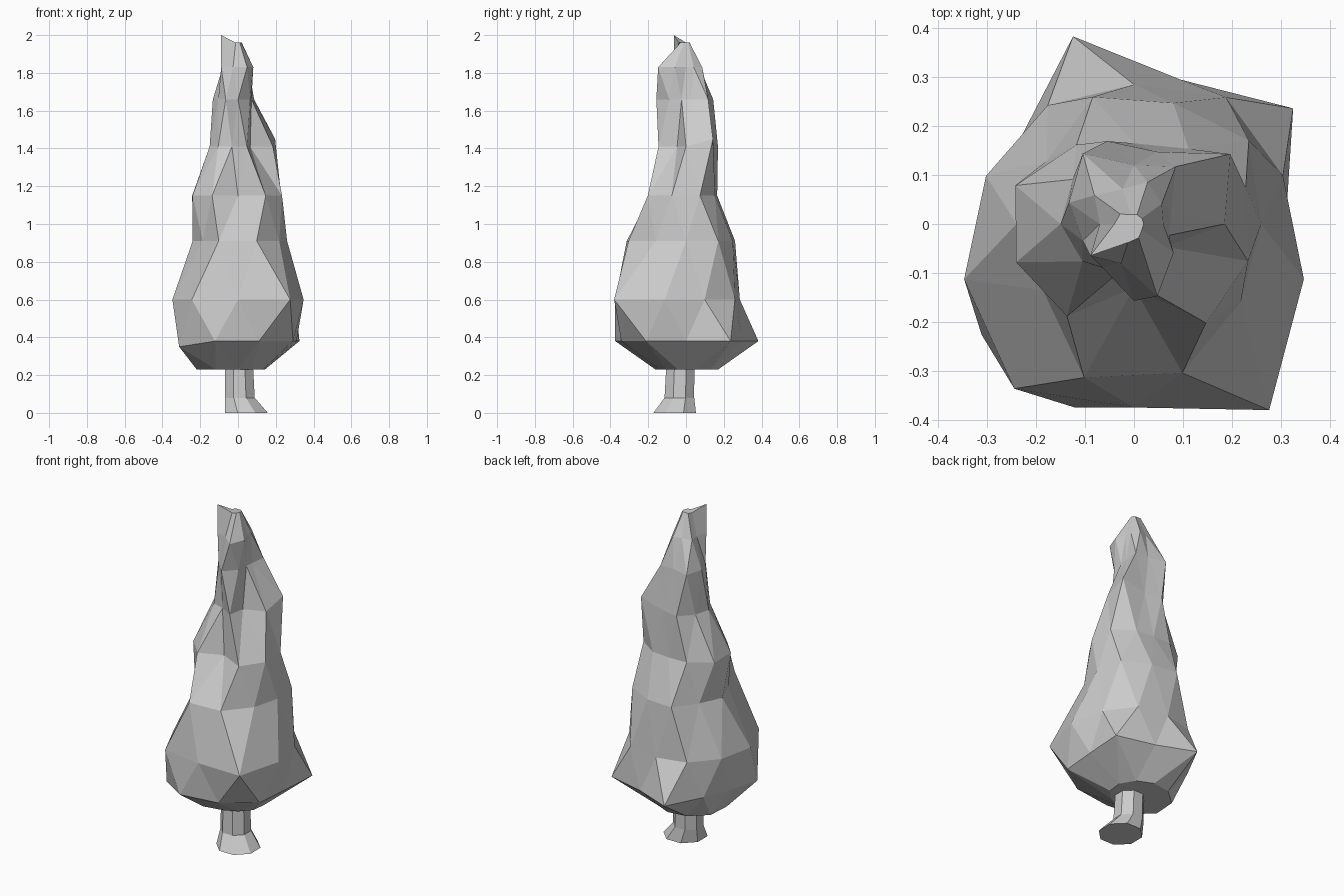
import bpy, bmesh
from math import sin, cos, radians

if "Cube" in bpy.data.objects:
    bpy.data.objects.remove(bpy.data.objects["Cube"])


def loft(name, rings):
    """Join rings of points (all equal length) into triangles, with end caps.
    Each ring is (shift, points); shift tells whether it is turned half a step."""
    bm = bmesh.new()
    loops = [(s, [bm.verts.new(p) for p in pts]) for s, pts in rings]
    for (s0, lo), (s1, up) in zip(loops, loops[1:]):
        n = len(lo)
        for i in range(n):
            j = (i + 1) % n
            if s0 >= s1 and not (s0 == s1):
                bm.faces.new((lo[i], lo[j], up[i]))
                bm.faces.new((lo[j], up[j], up[i]))
            elif s0 == s1:
                bm.faces.new((lo[i], lo[j], up[j], up[i]))
            else:
                bm.faces.new((lo[i], lo[j], up[j]))
                bm.faces.new((lo[i], up[j], up[i]))
    bm.faces.new(loops[0][1][::-1])
    bm.faces.new(loops[-1][1])
    bmesh.ops.recalc_face_normals(bm, faces=bm.faces)
    mesh = bpy.data.meshes.new(name)
    bm.to_mesh(mesh)
    bm.free()
    obj = bpy.data.objects.new(name, mesh)
    bpy.context.collection.objects.link(obj)
    return obj


# Foliage: ten-sided rings, each turned half a step from the last
profile = [  # height, half-step turn, radius every 36 degrees
    (0.23, 1, (.14, .15, .16, .17, .19, .22, .23, .20, .14, .13)),
    (0.38, 0, (.31, .402, .31, .403, .29, .30, .385, .394, .36, .36)),
    (0.60, 1, (.365, .32, .32, .285, .30, .318, .365, .416, .375, .47)),
    (0.91, 0, (.26, .29, .26, .273, .22, .24, .23, .33, .32, .27)),
    (1.15, 1, (.245, .24, .19, .165, .20, .255, .253, .233, .13, .25)),
    (1.41, 0, (.185, .243, .155, .178, .155, .15, .13, .105, .153, .08)),
    (1.66, 1, (.075, .08, .145, .12, .178, .14, .11, .11, .157, .11)),
    (1.83, 0, (.06, .07, .09, .075, .10, .07, .11, .085, .155, .10)),
    (1.96, 0, (.02, .02, .02, .02, .035, .04, .11, .04, .03, .02)),
]
lift = {(1, 6): -.03, (5, 1): .04, (8, 6): .04}  # uneven corners
rings = []
for k, (z, turn, radii) in enumerate(profile):
    pts = []
    for i, r in enumerate(radii):
        a = radians(36 * i - 18 * turn)
        pts.append((r * cos(a), r * sin(a), z + lift.get((k, i), 0)))
    rings.append((turn, pts))
loft("foliage", rings)

# Trunk: leaning eight-sided column with a flared foot
trunk = []
for x, y, z, r in ((.045, -.06, 0, .122), (.01, -.035, .08, .085), (.005, -.03, .26, .08)):
    trunk.append((0, [(x + r * cos(radians(45 * i + 22.5)),
                       y + r * sin(radians(45 * i + 22.5)), z) for i in range(8)]))
loft("trunk", trunk)
